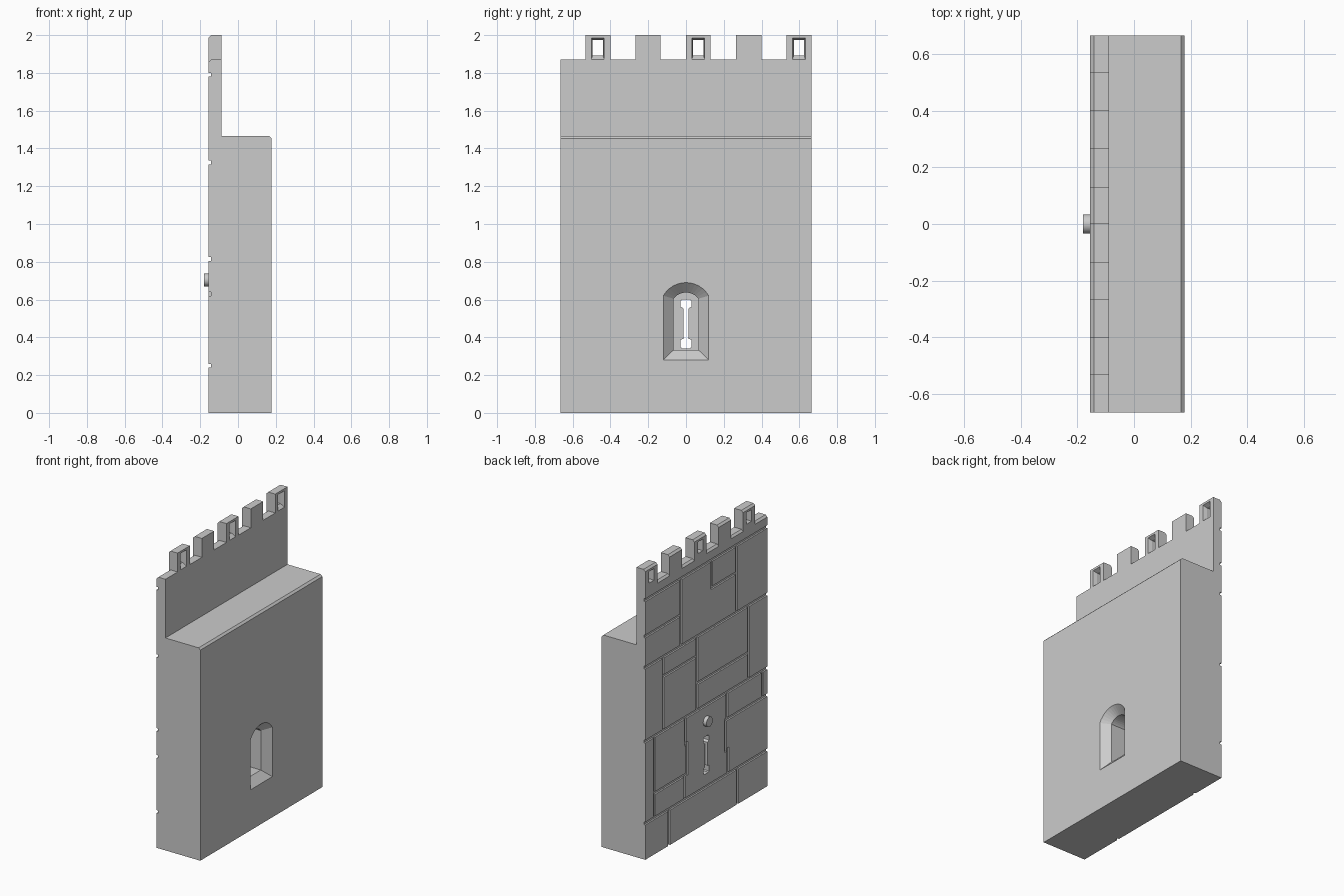
import bpy, bmesh, math

if "Cube" in bpy.data.objects:
    bpy.data.objects.remove(bpy.data.objects["Cube"])

FACE = -0.155   # outer stone face
INNER = 0.178   # inner wall face


def loft(name, sections):
    """Solid through matching closed outlines, capped at both ends."""
    bm = bmesh.new()
    rings = [[bm.verts.new(p) for p in s] for s in sections]
    n = len(rings[0])
    for a, b in zip(rings, rings[1:]):
        for i in range(n):
            j = (i + 1) % n
            bm.faces.new((a[i], a[j], b[j], b[i]))
    bm.faces.new(rings[0])
    bm.faces.new(rings[-1])
    bmesh.ops.recalc_face_normals(bm, faces=bm.faces[:])
    me = bpy.data.meshes.new(name)
    bm.to_mesh(me)
    bm.free()
    ob = bpy.data.objects.new(name, me)
    bpy.context.collection.objects.link(ob)
    return ob


def along_y(name, xz, y0, y1):
    return loft(name, [[(x, y, z) for x, z in xz] for y in (y0, y1)])


def along_x(name, stations):
    return loft(name, [[(x, y, z) for y, z in yz] for x, yz in stations])


def rect(y0, y1, z0, z1):
    return [(y0, z0), (y1, z0), (y1, z1), (y0, z1)]


def arch(half, z0, spring, top, n=12):
    h = top - spring
    r = (half * half + h * h) / (2 * h)
    a = math.asin(half / r)
    arc = [(r * math.sin(a - 2 * a * i / n), top - r + r * math.cos(a - 2 * a * i / n))
           for i in range(n + 1)]
    return [(-half, z0), (half, z0)] + arc


# wall with thin parapet
wall = along_y("castle_wall", [
    (FACE, 0), (INNER, 0), (INNER, 1.452), (INNER - 0.013, 1.465), (-0.088, 1.465),
    (-0.088, 2.0), (FACE + 0.013, 2.0), (FACE, 1.987)], -0.665, 0.665)


def cut(cutter):
    cutter.hide_render = True
    m = wall.modifiers.new("cut", 'BOOLEAN')
    m.operation = 'DIFFERENCE'
    m.solver = 'EXACT'
    m.object = cutter
    bpy.context.view_layer.objects.active = wall
    bpy.ops.object.modifier_apply(modifier=m.name)
    bpy.data.objects.remove(cutter)


# gaps between merlons, with chamfered outer edge
gap = [(-0.05, 1.87), (FACE + 0.013, 1.87), (-0.202, 1.81), (-0.202, 2.1), (-0.05, 2.1)]
for y0, y1 in [(-0.7, -0.533), (-0.40, -0.268), (-0.135, 0.0), (0.131, 0.265), (0.40, 0.532)]:
    cut(along_y("gap_cutter", gap, y0, y1))

# small splayed windows in every second merlon
for c in (-0.467, 0.065, 0.598):
    big = rect(c - 0.034, c + 0.034, 1.872, 1.985)
    small = rect(c - 0.027, c + 0.027, 1.893, 1.973)
    cut(along_x("window_cutter", [(-0.05, big), (-0.088, big), (-0.115, small), (-0.2, small)]))

# arched niche
outer, inner = arch(0.12, 0.28, 0.62, 0.69), arch(0.066, 0.333, 0.605, 0.637)
cut(along_x("niche_cutter", [(0.2, outer), (INNER, outer), (0.128, inner), (-0.09, inner)]))

# arrow slit with wider ends
half = [(0.022, 0.342), (0.028, 0.348), (0.028, 0.388), (0.012, 0.392), (0.012, 0.552),
        (0.028, 0.562), (0.028, 0.592), (0.02, 0.60)]
slit = half + [(-y, z) for y, z in reversed(half)]
cut(along_x("slit_cutter", [(-0.2, slit), (-0.05, slit)]))


# mortar grooves on the outer face
def groove(y0, z0, y1, z1, w=0.01):
    ys, zs = sorted((y0, y1)), sorted((z0, z1))
    r = rect(ys[0] - w, ys[1] + w, zs[0] - w, zs[1] + w)
    cut(along_x("groove_cutter", [(-0.2, r), (FACE + 0.011, r)]))


rows = [0.25, 0.815, 1.325, 1.79]
for z in rows:
    groove(-0.7, z, 0.7, z)

# vertical joints: y, bottom, top
for y, z0, z1 in [
        (0.405, -0.05, 0.25), (-0.34, -0.05, 0.25),
        (0.567, 0.25, 0.815), (-0.61, 0.63, 0.815),
        (0.47, 0.815, 1.325), (0.10, 0.815, 1.325), (-0.46, 0.815, 1.325),
        (0.275, 1.325, 1.79), (-0.33, 1.325, 1.79), (-0.06, 1.6, 1.79)]:
    groove(y, z0, y, z1)

# stepped joints beside the slit
for s in (1, -1):
    groove(s * 0.235, 0.25, s * 0.235, 0.42)
    groove(s * 0.21, 0.42, s * 0.21, 0.63)
    groove(s * 0.225, 0.63, s * 0.225, 0.815)

# short horizontal joints: y start, y end, z
for y0, y1, z in [(0.567, 0.225, 0.42), (-0.22, -0.7, 0.63), (0.47, 0.10, 1.19),
                  (0.10, -0.46, 1.0), (0.7, 0.275, 1.54), (-0.06, -0.33, 1.6)]:
    groove(y0, z, y1, z)

# round peg above the slit
bpy.ops.mesh.primitive_cylinder_add(vertices=32, radius=0.034, depth=0.03,
                                    location=(-0.165, 0, 0.704),
                                    rotation=(0, math.pi / 2, 0))
peg = bpy.context.object
peg.name = "peg"
bpy.ops.object.shade_smooth_by_angle()
